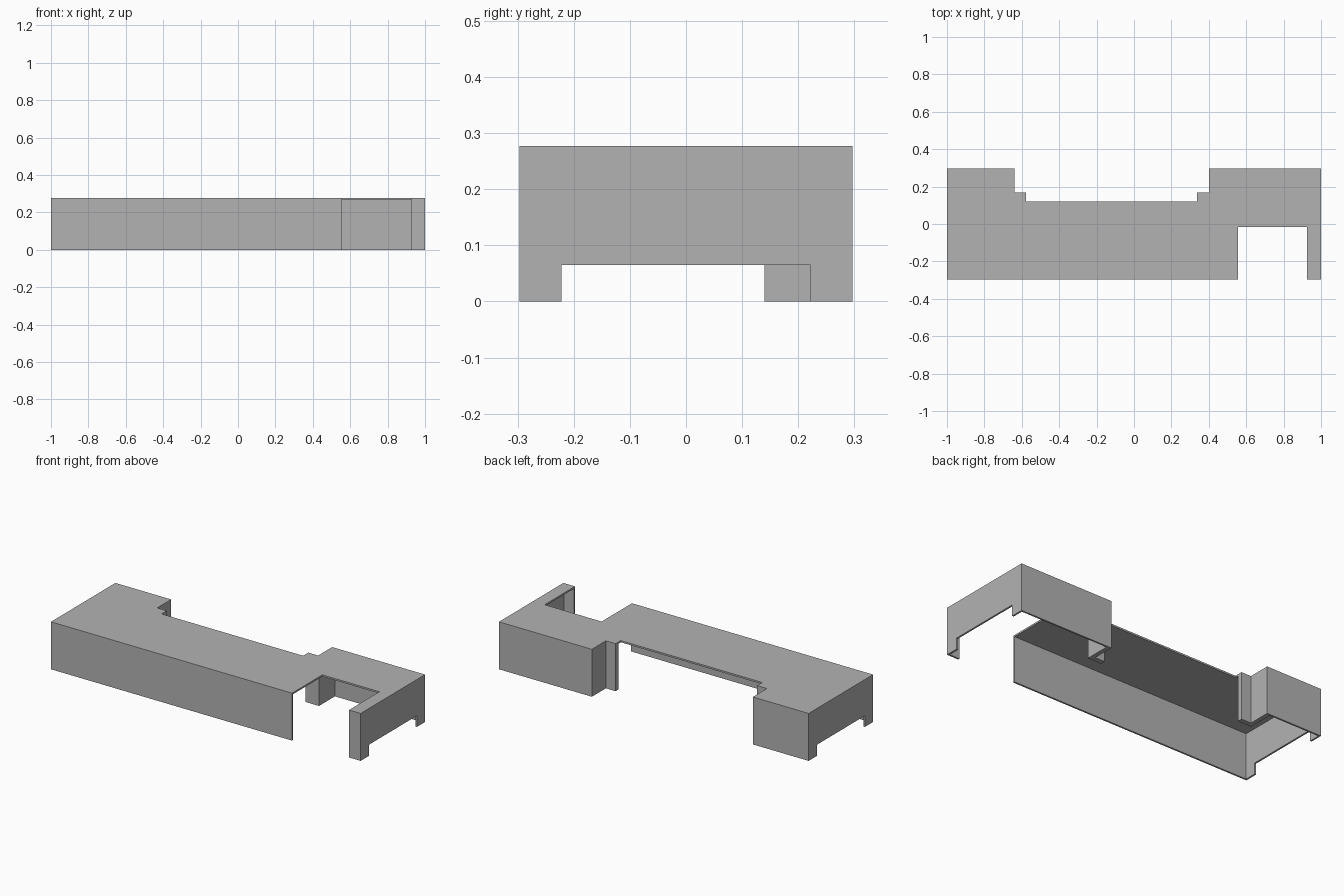
import bpy
import bmesh

cube = bpy.data.objects.get("Cube")
if cube:
    bpy.data.objects.remove(cube, do_unlink=True)

L, W, H, T = 1.0, 0.297, 0.277, 0.01   # half length, half width, height, sheet
Z = H - T                              # underside of the roof

grey = bpy.data.materials.new("plain_grey")
grey.use_nodes = True
colour = (0.45, 0.45, 0.45, 1)
grey.diffuse_color = colour
grey.node_tree.nodes["Principled BSDF"].inputs["Base Color"].default_value = colour


def prism(name, start, shift):
    """Extrude a flat outline along a vector."""
    bm = bmesh.new()
    face = bm.faces.new([bm.verts.new(p) for p in start])
    out = bmesh.ops.extrude_face_region(bm, geom=[face], use_keep_orig=True)
    moved = [v for v in out["geom"] if isinstance(v, bmesh.types.BMVert)]
    bmesh.ops.translate(bm, verts=moved, vec=shift)
    bmesh.ops.recalc_face_normals(bm, faces=bm.faces)
    mesh = bpy.data.meshes.new(name)
    bm.to_mesh(mesh)
    bm.free()
    mesh.materials.append(grey)
    obj = bpy.data.objects.new(name, mesh)
    bpy.context.collection.objects.link(obj)
    return obj


def upright(name, plan, z0, height):
    return prism(name, [(x, y, z0) for x, y in plan], (0, 0, height))


def wall(name, x0, x1, y0):
    return upright(name, [(x0, y0), (x1, y0), (x1, y0 + T), (x0, y0 + T)], 0, Z)


# Notched roof sheet
roof = [(-L, -W), (.557, -W), (.557, -.017), (.925, -.017), (.925, -W), (L, -W),
        (L, W), (.4, W), (.4, .168), (.337, .168), (.337, .12),
        (-.577, .12), (-.577, .168), (-.64, .168), (-.64, W), (-L, W)]
upright("roof", roof, Z, T)

# Front and back walls
wall("front_wall", -L + T, .557, -W)
wall("front_corner_wall", .925, L - T, -W)
wall("back_left_wall", .4, L - T, W - T)
wall("back_right_wall", -L + T, -.64, W - T)

# End walls, cut away at the bottom between two feet
foot, cut = .222, .065
end = [(-W, 0), (-foot, 0), (-foot, cut), (foot, cut), (foot, 0), (W, 0), (W, Z), (-W, Z)]
for name, x in (("left_end_wall", L - T), ("right_end_wall", -L)):
    prism(name, [(x, y, z) for y, z in end], (T, 0, 0))

# Thicker L-shaped jambs beside the back opening, mirrored about its middle
jamb = [(.4, W - T), (.4, .168), (.337, .168), (.337, .14), (.425, .14), (.425, W - T)]
middle = -.12
upright("left_jamb", jamb, 0, Z)
upright("right_jamb", [(2 * middle - x, y) for x, y in jamb], 0, Z)
